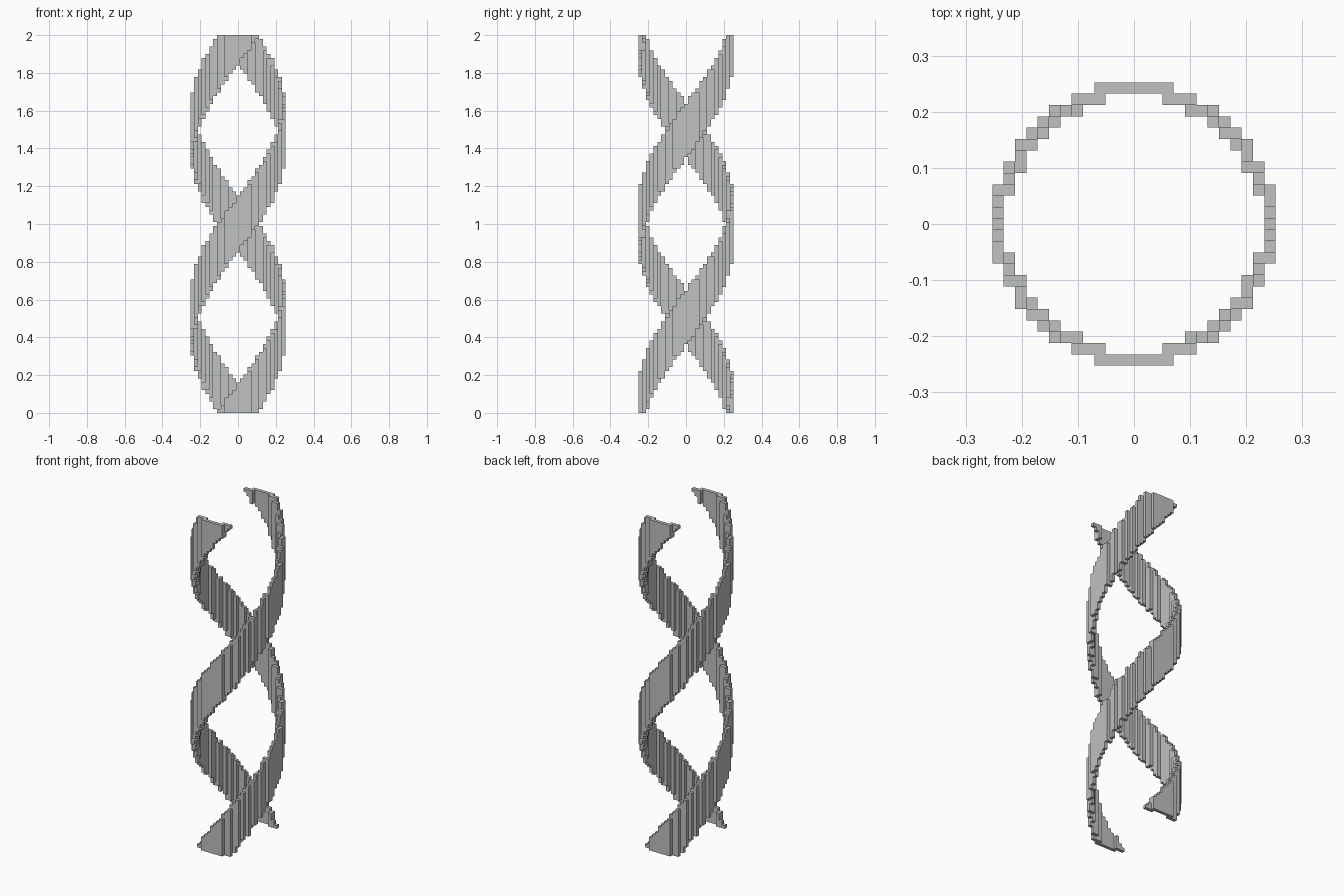
import bpy, bmesh, math
from mathutils import Vector

cube = bpy.data.objects.get("Cube")
if cube:
    bpy.data.objects.remove(cube, do_unlink=True)

LAYERS = 99                      # stacked block layers
S = 2 / LAYERS                   # block size
RADIUS = 11.8                    # helix radius in blocks
HALF_ARC = math.radians(24.2)    # half width of each ribbon
STEPS = 240                      # samples along each arc

# Single grey material
grey = bpy.data.materials.new("light grey")
grey.use_nodes = True
colour = (0.52, 0.54, 0.535, 1)
grey.diffuse_color = colour
bsdf = next(n for n in grey.node_tree.nodes if n.type == 'BSDF_PRINCIPLED')
bsdf.inputs["Base Color"].default_value = colour
bsdf.inputs["Roughness"].default_value = 0.8


def ribbon_blocks(start):
    """Grid cells of an arc that makes one turn from bottom to top."""
    cells = set()
    for k in range(LAYERS):
        middle = start + math.tau * k / (LAYERS - 1)
        for i in range(STEPS + 1):
            a = middle + HALF_ARC * (2 * i / STEPS - 1)
            cells.add((round(RADIUS * math.sin(a)),
                       round(-RADIUS * math.cos(a)), k))
    return cells


def build_blocks(name, cells):
    """Outer skin of a set of blocks as one mesh."""
    bm = bmesh.new()
    corners = {}

    def corner(p):
        key = tuple(round(c * 2) for c in p)
        if key not in corners:
            corners[key] = bm.verts.new(p * S)
        return corners[key]

    for cell in sorted(cells):
        centre = Vector(cell) + Vector((0, 0, 0.5))
        for axis in range(3):
            for sign in (-1, 1):
                near = list(cell)
                near[axis] += sign
                if tuple(near) in cells:
                    continue
                n, u, v = Vector(), Vector(), Vector()
                n[axis] = sign / 2
                u[(axis + 1) % 3] = 0.5
                v[(axis + 2) % 3] = sign / 2
                bm.faces.new([corner(centre + n + d)
                              for d in (-u - v, u - v, u + v, v - u)])
    mesh = bpy.data.meshes.new(name)
    bm.to_mesh(mesh)
    bm.free()
    mesh.materials.append(grey)
    obj = bpy.data.objects.new(name, mesh)
    bpy.context.collection.objects.link(obj)
    return obj


# Two opposite ribbons
build_blocks("front_start_ribbon", ribbon_blocks(0))
build_blocks("back_start_ribbon", ribbon_blocks(math.pi))
